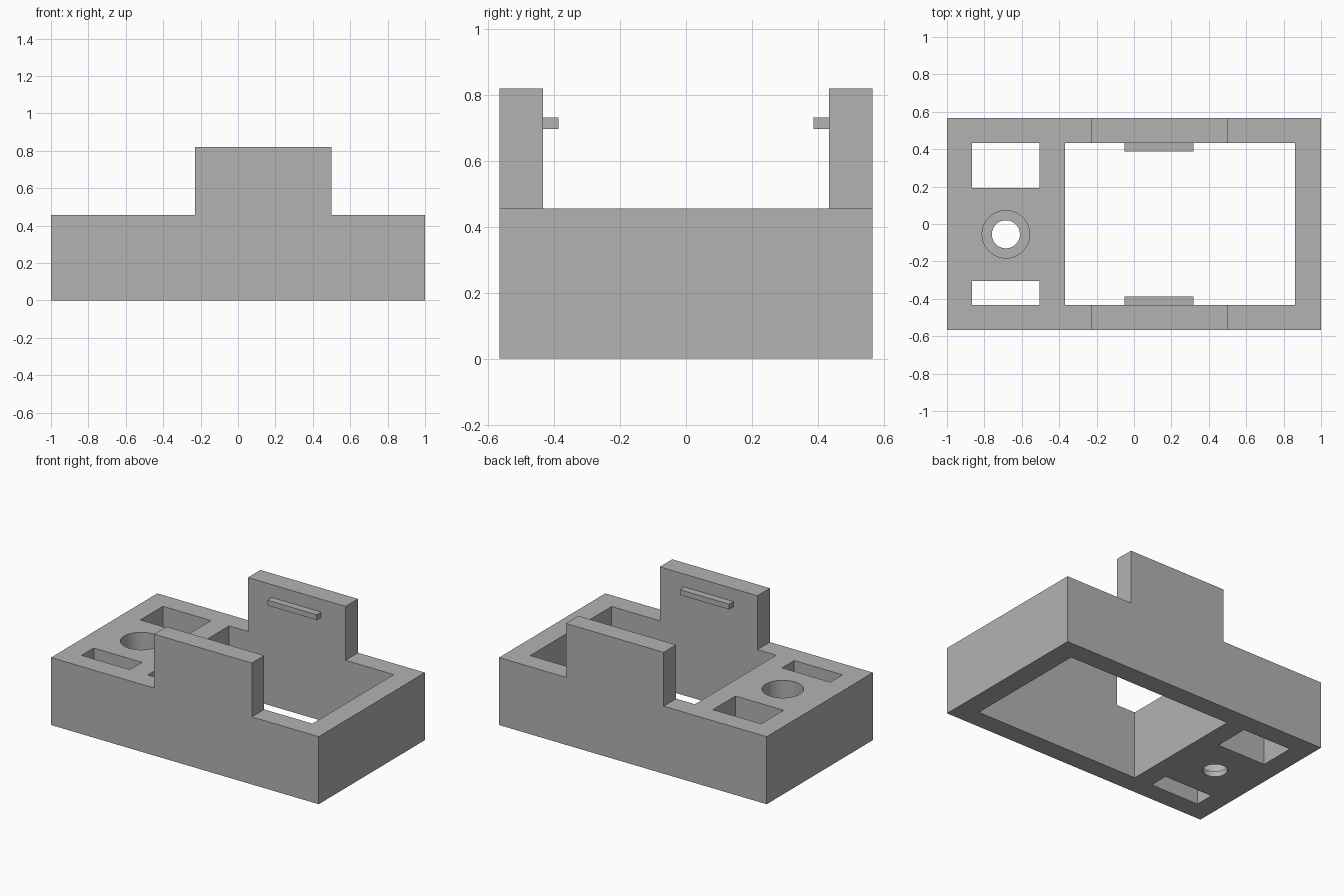
import bpy
import bmesh
from mathutils import Matrix, Vector

cube = bpy.data.objects.get("Cube")
if cube:
    bpy.data.objects.remove(cube, do_unlink=True)

# Single grey material
grey = bpy.data.materials.new("plain_grey")
grey.use_nodes = True
grey.diffuse_color = (0.45, 0.45, 0.45, 1)
grey.node_tree.nodes["Principled BSDF"].inputs["Base Color"].default_value = (0.45, 0.45, 0.45, 1)

HALF_DEPTH, INNER = 0.567, 0.434
DECK, TOP = 0.456, 0.82


def finish(name, bm):
    bmesh.ops.recalc_face_normals(bm, faces=bm.faces)
    mesh = bpy.data.meshes.new(name)
    bm.to_mesh(mesh)
    bm.free()
    mesh.materials.append(grey)
    obj = bpy.data.objects.new(name, mesh)
    bpy.context.collection.objects.link(obj)
    return obj


def box(name, low, high):
    low, high = Vector(low), Vector(high)
    bm = bmesh.new()
    bmesh.ops.create_cube(bm, size=1)
    for v in bm.verts:
        v.co = (low + high) / 2 + v.co * (high - low)
    return finish(name, bm)


def cylinder(name, x, y, radius, z0, z1):
    bm = bmesh.new()
    bmesh.ops.create_cone(bm, cap_ends=True, segments=64, radius1=radius, radius2=radius,
                          depth=z1 - z0, matrix=Matrix.Translation((x, y, (z0 + z1) / 2)))
    return finish(name, bm)


# Body: stepped front profile extruded from front to back
profile = [(-1, 0), (1, 0), (1, DECK), (0.5, DECK), (0.5, TOP),
           (-0.23, TOP), (-0.23, DECK), (-1, DECK)]
bm = bmesh.new()
face = bm.faces.new([bm.verts.new((x, -HALF_DEPTH, z)) for x, z in profile])
side = bmesh.ops.extrude_face_region(bm, geom=[face])["geom"]
bmesh.ops.translate(bm, verts=[g for g in side if isinstance(g, bmesh.types.BMVert)],
                    vec=(0, 2 * HALF_DEPTH, 0))
body = finish("housing_body", bm)

# Cutters: gap between uprights, main opening, two pockets, stepped round hole
cutters = [
    box("upright_gap_cutter", (-1.2, -INNER, DECK), (1.2, INNER, 1.2)),
    box("main_opening_cutter", (-0.37, -INNER, -0.2), (0.86, INNER, 0.7)),
    box("back_pocket_cutter", (-0.865, 0.193, -0.2), (-0.505, INNER, 0.7)),
    box("front_pocket_cutter", (-0.865, -INNER, -0.2), (-0.505, -0.304, 0.7)),
    cylinder("narrow_hole_cutter", -0.685, -0.055, 0.075, -0.2, 0.7),
    cylinder("wide_hole_cutter", -0.685, -0.055, 0.127, 0.037, 0.7),
]
bpy.context.view_layer.objects.active = body
for cutter in cutters:
    cutter.hide_render = True
    mod = body.modifiers.new(cutter.name, "BOOLEAN")
    mod.operation = "DIFFERENCE"
    mod.solver = "EXACT"
    mod.object = cutter
    bpy.ops.object.modifier_apply(modifier=mod.name)
    bpy.data.objects.remove(cutter, do_unlink=True)

# Round hole walls shade smooth, everything else stays crisp
bpy.ops.object.select_all(action="DESELECT")
body.select_set(True)
bpy.ops.object.shade_smooth_by_angle(angle=0.5)

# Retaining ridges on the inner faces of the uprights
for name, y0, y1 in (("front_ridge", -INNER, -0.387), ("back_ridge", 0.387, INNER)):
    box(name, (-0.05, y0, 0.697), (0.317, y1, 0.733))
